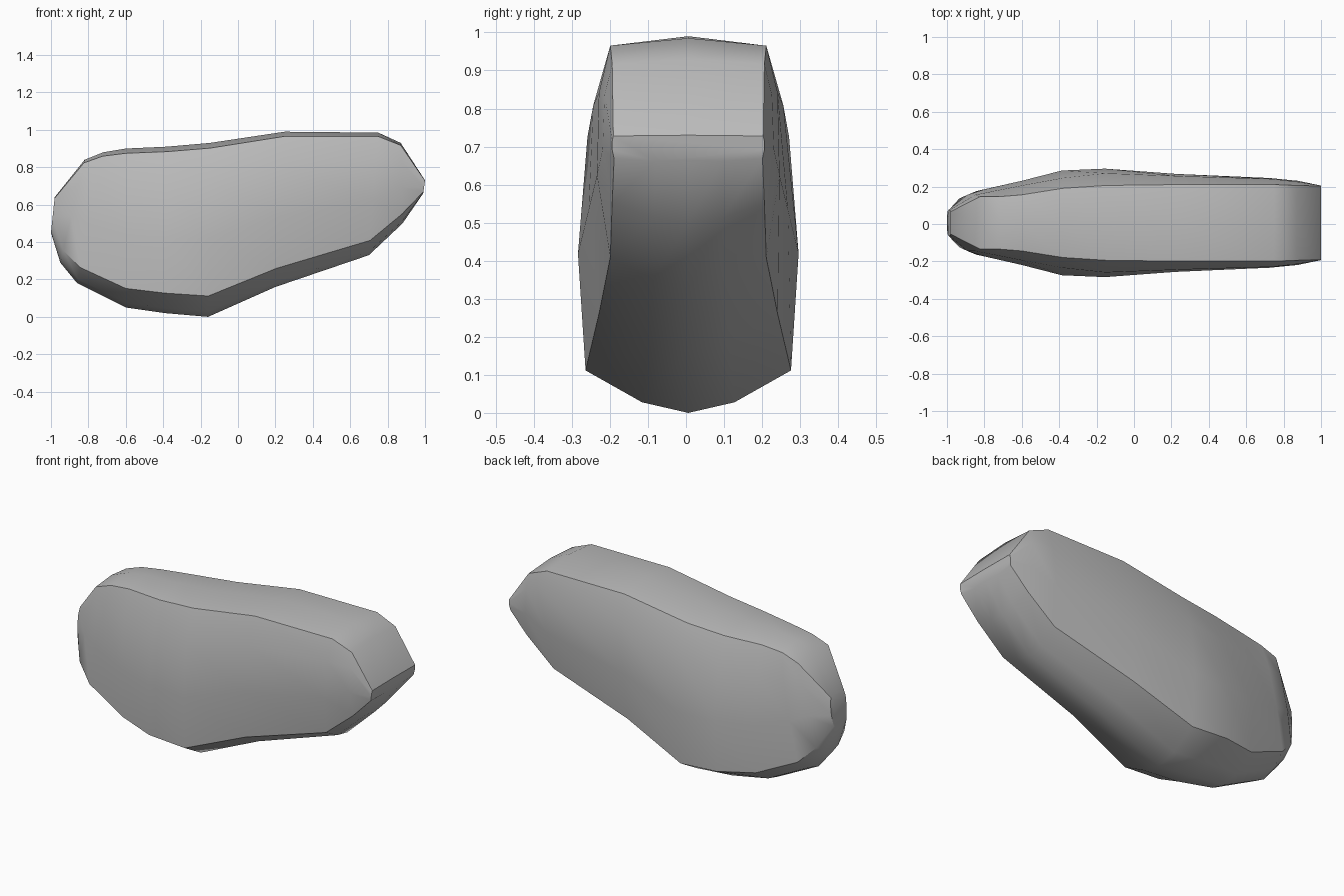
import bpy, bmesh, math

cube = bpy.data.objects.get("Cube")
if cube:
    bpy.data.objects.remove(cube)

# Stone colour
mat = bpy.data.materials.new("stone grey")
mat.use_nodes = True
GREY = (0.5, 0.5, 0.5, 1)
mat.diffuse_color = GREY
mat.node_tree.nodes["Principled BSDF"].inputs["Base Color"].default_value = GREY

# Slices fanned along the stone:
# bottom x, z, top x, z, half widths (low rim, middle, upper side, top rim)
SLICES = [
    (-1.0, .45, -.98, .64, .06, .07, .07, .06),
    (-.95, .29, -.82, .84, .13, .15, .15, .14),
    (-.86, .18, -.72, .88, .17, .18, .17, .14),
    (-.60, .05, -.60, .90, .21, .225, .20, .15),
    (-.39, .02, -.38, .91, .27, .28, .24, .185),
    (-.16, .0, -.15, .93, .27, .29, .265, .20),
    (.20, .16, .25, .99, .235, .262, .25, .205),
    (.70, .33, .75, .985, .205, .24, .235, .205),
    (.88, .50, .87, .93, .20, .225, .22, .20),
    (.99, .66, 1.0, .73, .195, .20, .20, .197),
]
SHIFT = .006  # slight lean to the back


def ring(bm, bx, bz, tx, tz, low, mid, up, rim):
    """One closed cross-section, from the keel round both flanks."""
    half = [(.03, low * .45), (.12, low), (.45, mid), (.78, up), (.97, rim)]
    outline = [(0, 0)] + half + [(1, 0)] + [(t, -y) for t, y in reversed(half)]
    return [bm.verts.new((bx + (tx - bx) * t, y + SHIFT, bz + (tz - bz) * t))
            for t, y in outline]


# Loft the slices into one body and close both ends
bm = bmesh.new()
rings = [ring(bm, *s) for s in SLICES]
for a, b in zip(rings, rings[1:]):
    n = len(a)
    for i in range(n):
        j = (i + 1) % n
        bm.faces.new((a[i], a[j], b[j], b[i]))
bm.faces.new(rings[0])
bm.faces.new(rings[-1])
bmesh.ops.recalc_face_normals(bm, faces=bm.faces)

mesh = bpy.data.meshes.new("stone")
bm.to_mesh(mesh)
bm.free()
mesh.materials.append(mat)
stone = bpy.data.objects.new("stone", mesh)
bpy.context.collection.objects.link(stone)

# Smooth surface with creases on the sharp rims
bpy.context.view_layer.objects.active = stone
stone.select_set(True)
bpy.ops.object.shade_smooth_by_angle(angle=math.radians(38))
